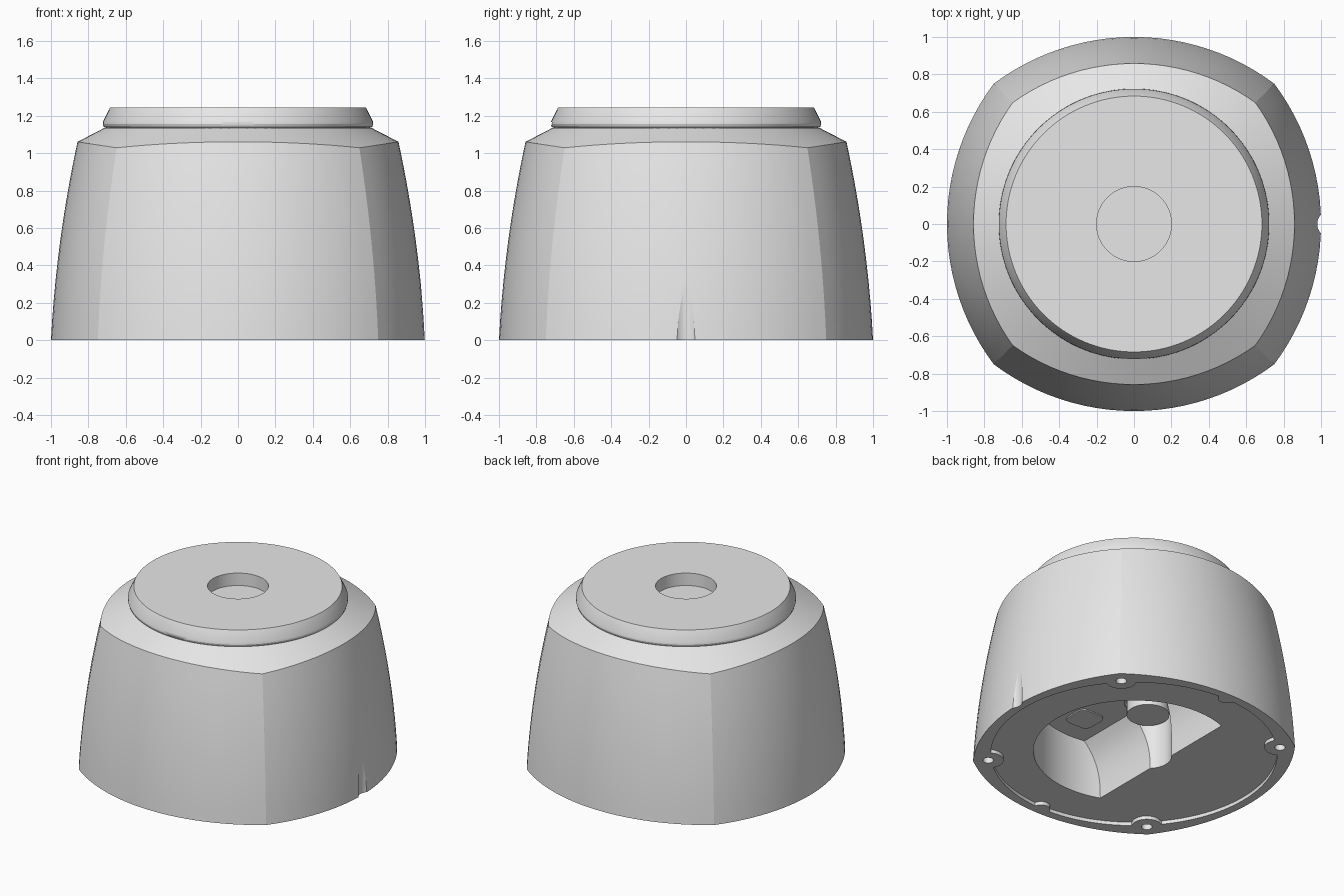
import bpy, bmesh, math
from mathutils import Vector

cube = bpy.data.objects.get("Cube")
if cube:
    bpy.data.objects.remove(cube, do_unlink=True)

grey = bpy.data.materials.new("light_grey")
grey.use_nodes = True
grey.diffuse_color = (0.8, 0.8, 0.8, 1)
grey.node_tree.nodes["Principled BSDF"].inputs["Base Color"].default_value = (0.8, 0.8, 0.8, 1)


def loft(name, rings):
    """Closed solid skinned over rings of equal point count."""
    bm = bmesh.new()
    loops = [[bm.verts.new(p) for p in ring] for ring in rings]
    n = len(loops[0])
    for a, b in zip(loops, loops[1:]):
        for i in range(n):
            j = (i + 1) % n
            bm.faces.new((a[i], a[j], b[j], b[i]))
    bm.faces.new(loops[0][::-1])
    bm.faces.new(loops[-1])
    bmesh.ops.recalc_face_normals(bm, faces=bm.faces)
    mesh = bpy.data.meshes.new(name)
    bm.to_mesh(mesh)
    bm.free()
    mesh.materials.append(grey)
    obj = bpy.data.objects.new(name, mesh)
    bpy.context.collection.objects.link(obj)
    return obj


def circle(r, z, n=96, x=0, y=0):
    return [(x + r * math.cos(math.tau * i / n), y + r * math.sin(math.tau * i / n), z)
            for i in range(n)]


def cylinder(name, r, z0, z1, x=0, y=0, n=64):
    return loft(name, [circle(r, z0, n, x, y), circle(r, z1, n, x, y)])


def box(name, x0, x1, y0, y1, z0, z1):
    return loft(name, [[(x0, y0, z), (x1, y0, z), (x1, y1, z), (x0, y1, z)] for z in (z0, z1)])


def activate(obj):
    bpy.ops.object.select_all(action='DESELECT')
    obj.select_set(True)
    bpy.context.view_layer.objects.active = obj


def cut(obj, cutter):
    cutter.hide_render = True
    mod = obj.modifiers.new("cut", 'BOOLEAN')
    mod.operation = 'DIFFERENCE'
    mod.solver = 'EXACT'
    mod.object = cutter
    activate(obj)
    bpy.ops.object.modifier_apply(modifier=mod.name)
    bpy.data.objects.remove(cutter, do_unlink=True)


def smooth(obj, degrees):
    activate(obj)
    bpy.ops.object.shade_smooth_by_angle(angle=math.radians(degrees))


# Body outline: four shallow arcs meeting at corners
ARC, HALF, STEPS = 1.25, math.asin(0.6), 24
outline = []
for side in range(4):
    for i in range(STEPS):
        t = -HALF + 2 * HALF * i / STEPS
        p = Vector((ARC * math.cos(t) - 0.25, ARC * math.sin(t), 0))
        a = side * math.pi / 2
        outline.append((p.x * math.cos(a) - p.y * math.sin(a),
                        p.x * math.sin(a) + p.y * math.cos(a)))


def taper(z):
    return 1 - 0.052 * z - 0.077 * z * z


def shoulder_height(p):
    """Height where the tapered wall meets the conical shoulder."""
    z = 1.0
    for _ in range(12):
        z = 1.06 + 0.54 * (0.86 - taper(z) * math.hypot(*p))
    return z


LEVELS = 10
rings = []
for k in range(LEVELS + 1):
    ring = []
    for p in outline:
        z = shoulder_height(p) * k / LEVELS
        ring.append((p[0] * taper(z), p[1] * taper(z), z))
    rings.append(ring)
rings.append([(0.715 * x / math.hypot(x, y), 0.715 * y / math.hypot(x, y), 1.135)
              for x, y in outline])
body = loft("body", rings)

# Recessed underside with lobes around the screws and at front and back
lobes = [(math.radians(45 + 90 * i), 0.96, 0.1) for i in range(4)]
lobes += [(math.radians(a), 0.95, 0.06) for a in (90, 270)]


def recess_radius(angle):
    r = 0.94
    for a, d, b in lobes:
        off = d * math.sin(angle - a)
        if abs(off) < b and math.cos(angle - a) > 0:
            r = min(r, d * math.cos(angle - a) - math.sqrt(b * b - off * off))
    return r


angles = [math.tau * i / 480 for i in range(480)]
cut(body, loft("recess_cutter", [
    [(recess_radius(a) * math.cos(a), recess_radius(a) * math.sin(a), z) for a in angles]
    for z in (-0.1, 0.025)]))

# D-shaped cavity whose straight wall curves inward toward the ceiling
CEILING, CAVITY = 0.43, 0.66


def cavity_ring(z):
    x = -0.23 + 0.11 * (max(z, 0) / CEILING) ** 3
    a = math.acos(x / CAVITY)
    return [(CAVITY * math.cos(-a + 2 * a * i / 72), CAVITY * math.sin(-a + 2 * a * i / 72), z)
            for i in range(73)]


cut(body, loft("cavity_cutter",
               [cavity_ring(-0.1)] + [cavity_ring(CEILING * k / 14) for k in range(15)]))
cut(body, cylinder("pocket_cutter", 0.155, -0.1, 0.44, x=-0.12))

# Screw holes and cable notch
for sx in (-1, 1):
    for sy in (-1, 1):
        cut(body, cylinder("screw_cutter", 0.035, -0.1, 0.3, 0.68 * sx, 0.68 * sy, 40))
cut(body, cylinder("notch_cutter", 0.0725, -0.1, 0.5, x=1.0525))
smooth(body, 12)

# Top cap with central bore and a small flat at the front
profile = [(0.7, 1.1), (0.705, 1.137), (0.718, 1.14), (0.723, 1.155), (0.721, 1.17),
           (0.684, 1.245), (0.2, 1.245), (0.2, 1.155)]
cap = loft("top_cap", [circle(r, z, 128) for r, z in profile])
cut(cap, box("flat_cutter", -0.08, 0.08, -0.9, -0.717, 1.15, 1.168))
smooth(cap, 25)

# Post hanging in the cavity
post = cylinder("post", 0.14, 0.34, 0.5, x=-0.12)
smooth(post, 30)

# Rounded pad on the cavity ceiling
pad = box("ceiling_pad", -0.03, 0.17, -0.52, -0.32, CEILING - 0.008, CEILING + 0.01)
bm = bmesh.new()
bm.from_mesh(pad.data)
upright = [e for e in bm.edges if abs(e.verts[0].co.z - e.verts[1].co.z) > 0.01]
bmesh.ops.bevel(bm, geom=upright, offset=0.05, segments=6, affect='EDGES', profile=0.5)
bm.to_mesh(pad.data)
bm.free()
smooth(pad, 30)
